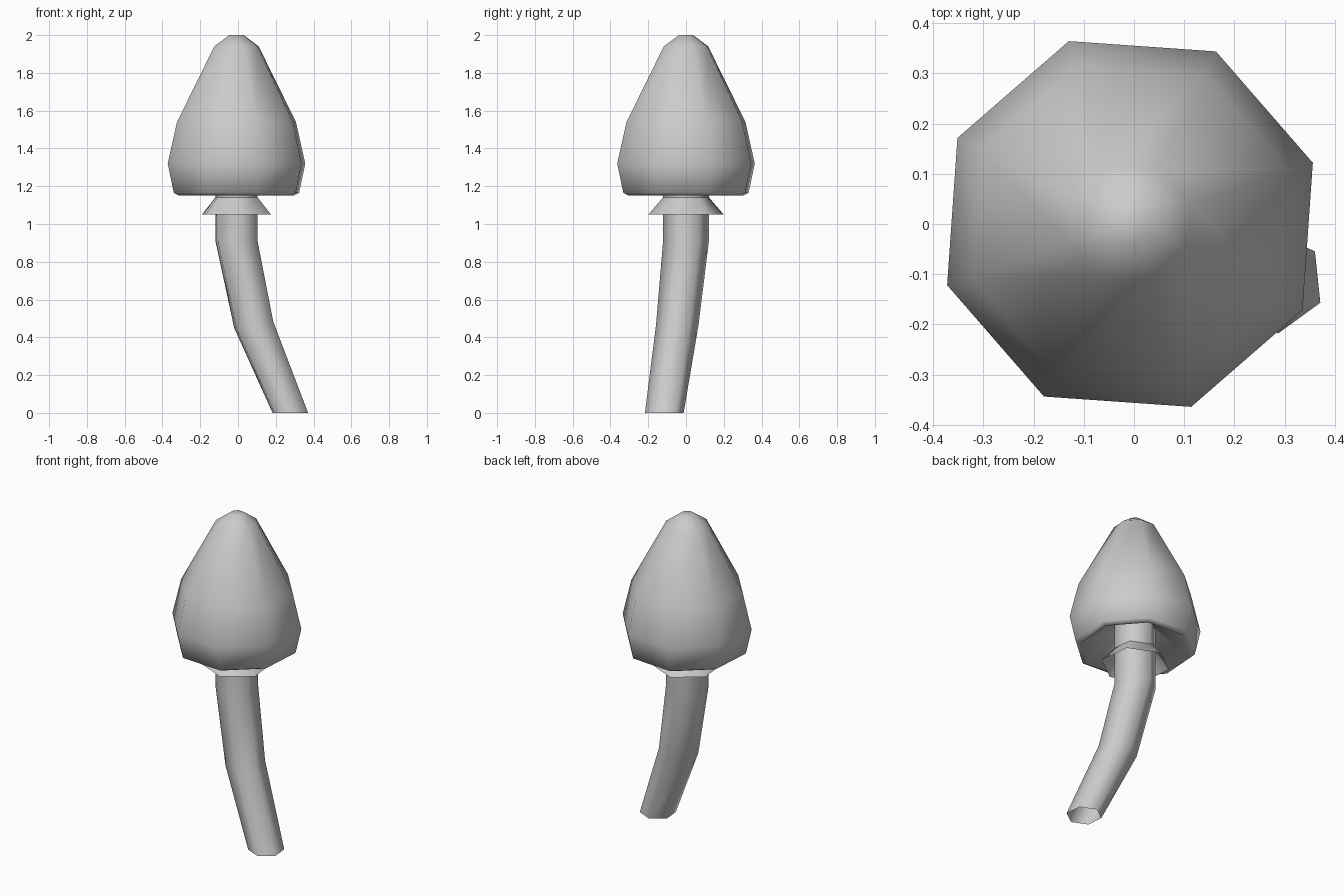
import bpy, bmesh, math

if "Cube" in bpy.data.objects:
    bpy.data.objects.remove(bpy.data.objects["Cube"])


def ring(bm, sides, r, x, y, z, turn, tilt=0.0):
    verts = []
    for i in range(sides):
        a = math.radians(turn) + 2 * math.pi * i / sides
        dx, dy = r * math.cos(a), r * math.sin(a)
        verts.append(bm.verts.new((x + dx, y + dy, z + tilt * dx)))
    return verts


def loft(name, sides, turn, rings, cap_end=False):
    """Bridge a stack of polygon rings (r, x, y, z[, tilt]), listed upwards."""
    bm = bmesh.new()
    loops = [ring(bm, sides, r[0], r[1], r[2], r[3], turn, *r[4:]) for r in rings]
    for a, b in zip(loops, loops[1:]):
        for i in range(sides):
            j = (i + 1) % sides
            bm.faces.new((a[i], a[j], b[j], b[i]))
    if cap_end:
        bm.faces.new(loops[-1])
    mesh = bpy.data.meshes.new(name)
    bm.to_mesh(mesh)
    bm.free()
    obj = bpy.data.objects.new(name, mesh)
    bpy.context.collection.objects.link(obj)
    bpy.ops.object.select_all(action='DESELECT')
    obj.select_set(True)
    bpy.context.view_layer.objects.active = obj
    bpy.ops.object.shade_smooth_by_angle(angle=math.radians(70))
    return obj


CX = -0.008  # axis of cap and upper stem

# Eight-sided cap: hollow underside, rolled rim, bell and small flat tip
cap_profile = [(0.11, 1.30), (0.32, 1.15), (0.35, 1.165), (0.384, 1.32),
               (0.332, 1.54), (0.124, 1.94), (0.04, 2.0)]
loft("cap", 8, 18.5, [(r, CX, 0, z) for r, z in cap_profile], cap_end=True)

# Six-sided bent stem, open at the bottom
loft("stem", 6, -24, [(0.103, 0.277, -0.115, 0.0),
                      (0.113, 0.083, -0.046, 0.467, 0.17),
                      (0.122, CX, 0, 0.91),
                      (0.122, CX, 0, 1.30)])

# Thin flared skirt around the stem
loft("skirt", 6, -24, [(0.2, CX, 0, 1.05), (0.123, CX, 0, 1.14)])
